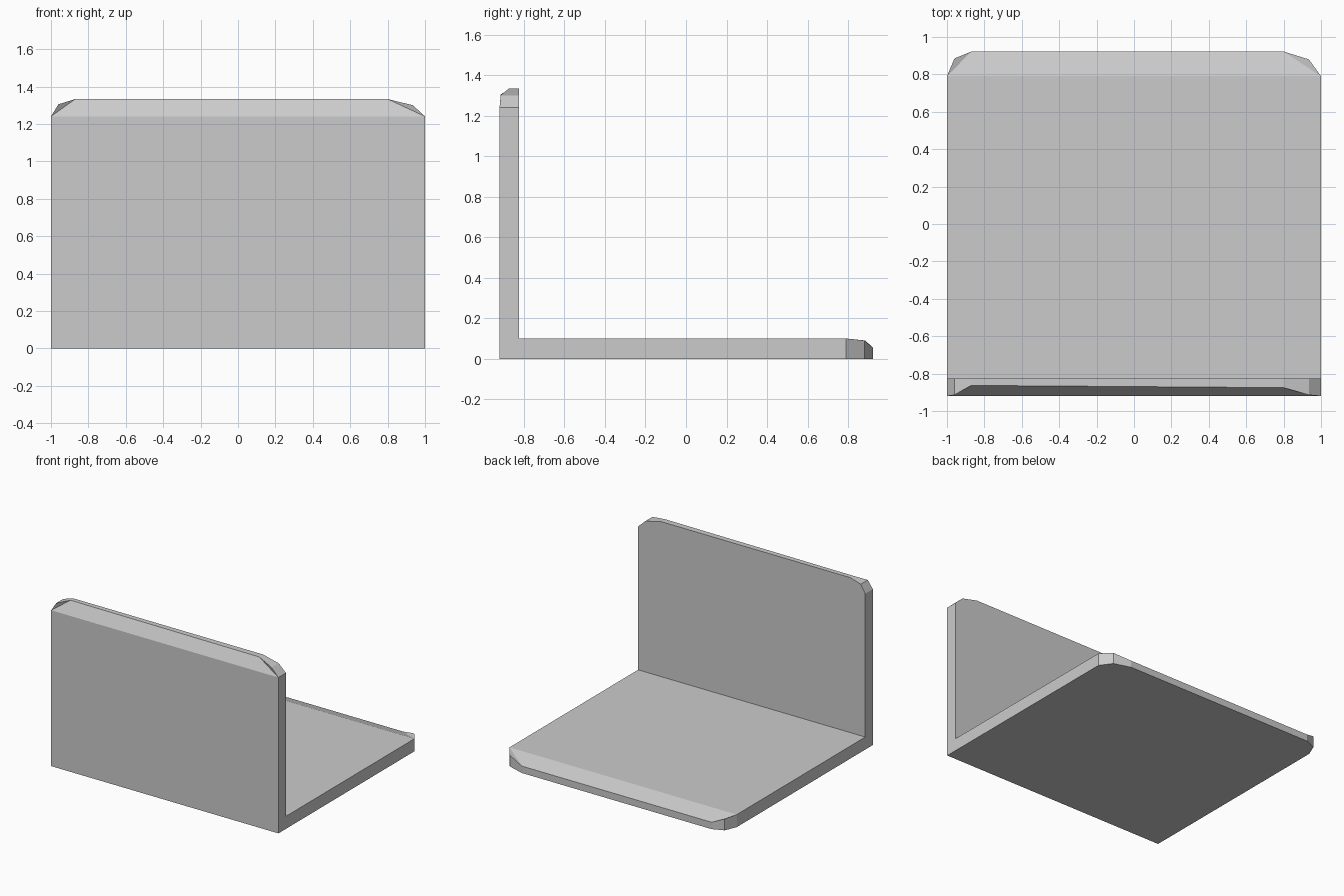
import bpy
import bmesh

if "Cube" in bpy.data.objects:
    bpy.data.objects.remove(bpy.data.objects["Cube"])

bm = bmesh.new()


def face(*verts):
    bm.faces.new(verts)


def make_tip(points, plain_axis, plain_value):
    """Clipped end of a panel: bevelled outline, plain outline, rim and slope."""
    bevel = [bm.verts.new(p) for p in points]
    plain = []
    for p in points:
        q = list(p)
        q[plain_axis] = plain_value
        plain.append(bm.verts.new(q))
    for i in range(5):
        face(bevel[i], bevel[i + 1], plain[i + 1], plain[i])
    face(bevel[0], bevel[1], bevel[2])
    face(bevel[0], bevel[2], bevel[3], bevel[5])
    face(bevel[3], bevel[4], bevel[5])
    return bevel, plain


# Upright panel tip, bevelled on the front
wall_b, wall_p = make_tip([
    (-1, -0.92, 1.24), (-0.96, -0.914, 1.305), (-0.87, -0.863, 1.333),
    (0.80, -0.875, 1.333), (0.935, -0.914, 1.30), (1, -0.92, 1.24)], 1, -0.825)

# Floor panel tip, bevelled on the top
base_b, base_p = make_tip([
    (-1, 0.79, 0.10), (-0.96, 0.885, 0.09), (-0.87, 0.922, 0.055),
    (0.80, 0.922, 0.055), (0.935, 0.88, 0.09), (1, 0.79, 0.10)], 2, 0.0)

# Shared bend between the panels
outer = [bm.verts.new((x, -0.92, 0)) for x in (-1, 1)]
inner = [bm.verts.new((x, -0.825, 0.10)) for x in (-1, 1)]

# Broad faces
face(wall_b[0], wall_b[5], outer[1], outer[0])
face(*wall_p, inner[1], inner[0])
face(base_b[0], base_b[5], inner[1], inner[0])
face(*base_p, outer[1], outer[0])

# Side edges
for s, t in ((0, 0), (1, 5)):
    face(outer[s], inner[s], wall_p[t], wall_b[t])
    face(outer[s], inner[s], base_b[t], base_p[t])

bmesh.ops.recalc_face_normals(bm, faces=bm.faces)
mesh = bpy.data.meshes.new("angle_bracket")
bm.to_mesh(mesh)
bm.free()
bpy.context.collection.objects.link(bpy.data.objects.new("angle_bracket", mesh))
